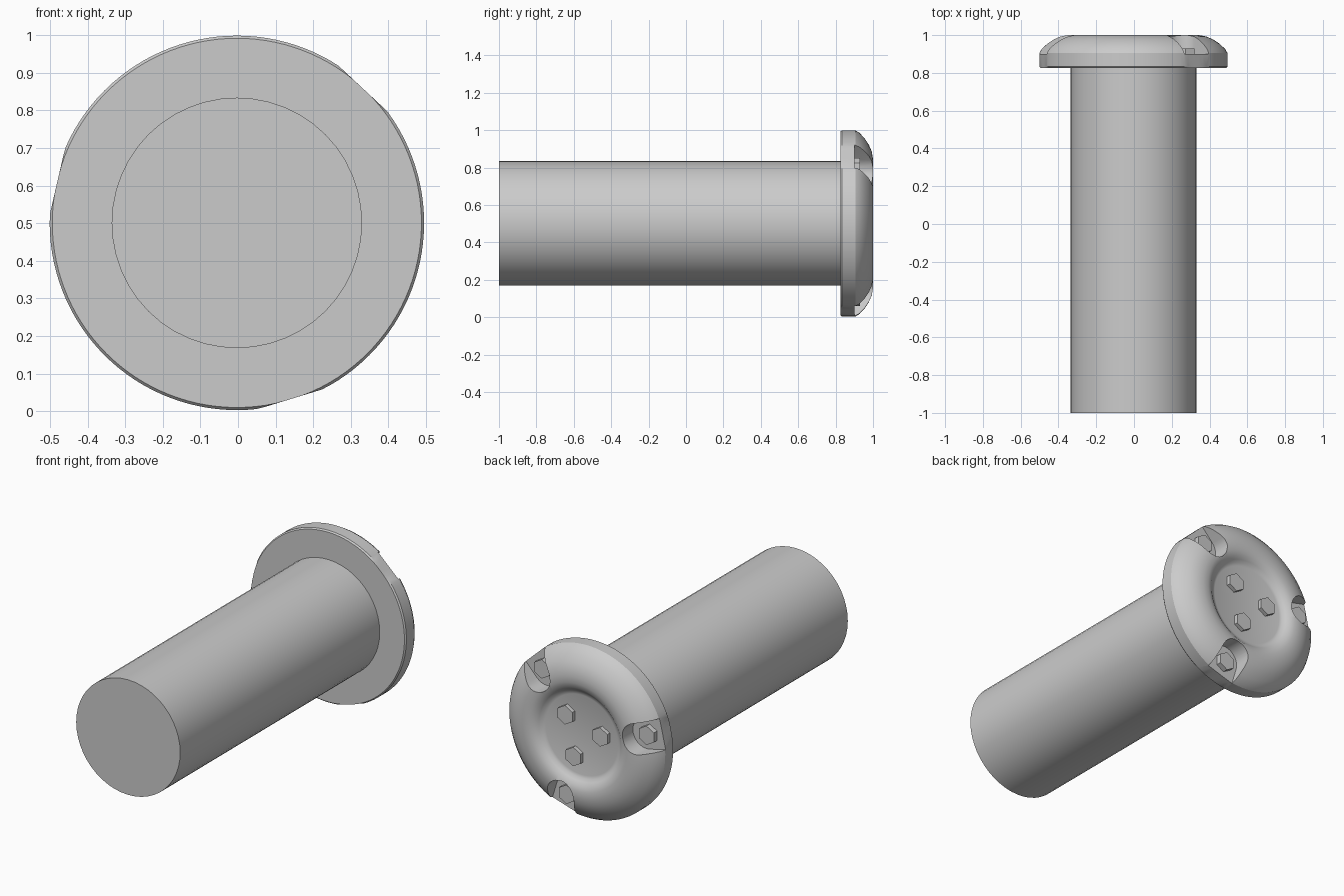
import bpy, bmesh, math
from mathutils import Vector

if "Cube" in bpy.data.objects:
    bpy.data.objects.remove(bpy.data.objects["Cube"])

CX, CZ = -0.003, 0.501
NOTCHES = [math.radians(a) for a in (47, 167, 287)]

steel = bpy.data.materials.new("grey_steel")
steel.diffuse_color = (0.6, 0.6, 0.6, 1)
steel.use_nodes = True
steel.node_tree.nodes["Principled BSDF"].inputs["Base Color"].default_value = steel.diffuse_color


def finish(name, bm, angle=30):
    bmesh.ops.recalc_face_normals(bm, faces=bm.faces)
    me = bpy.data.meshes.new(name)
    bm.to_mesh(me)
    bm.free()
    me.materials.append(steel)
    ob = bpy.data.objects.new(name, me)
    bpy.context.collection.objects.link(ob)
    smooth(ob, angle)
    return ob


def smooth(ob, angle):
    bpy.ops.object.select_all(action='DESELECT')
    ob.select_set(True)
    bpy.context.view_layer.objects.active = ob
    bpy.ops.object.shade_smooth_by_angle(angle=math.radians(angle))


def lathe(profile, n):
    """Turn (radius, y) points around the long axis, with capped ends."""
    bm = bmesh.new()
    rings = [[bm.verts.new((CX + r * math.cos(math.tau * i / n), y,
                            CZ + r * math.sin(math.tau * i / n)))
              for i in range(n)] for r, y in profile]
    for a, b in zip(rings, rings[1:]):
        for i in range(n):
            j = (i + 1) % n
            bm.faces.new((a[i], a[j], b[j], b[i]))
    bm.faces.new(rings[0])
    bm.faces.new(rings[-1])
    return bm


def prism(name, outline, y0, y1):
    """Extrude an (x, z) outline along y."""
    bm = bmesh.new()
    a = [bm.verts.new((x, y0, z)) for x, z in outline]
    b = [bm.verts.new((x, y1, z)) for x, z in outline]
    bm.faces.new(a)
    bm.faces.new(b)
    for i in range(len(a)):
        j = (i + 1) % len(a)
        bm.faces.new((a[i], a[j], b[j], b[i]))
    return finish(name, bm)


def hex_bolt(name, angle, dist, y0, y1, r=0.055):
    x, z = CX + dist * math.cos(angle), CZ + dist * math.sin(angle)
    turn = math.pi / 2
    return prism(name, [(x + r * math.cos(turn + k * math.pi / 3),
                         z + r * math.sin(turn + k * math.pi / 3))
                        for k in range(6)], y0, y1)


# Shaft
finish("shaft", lathe([(0.333, -1.0), (0.333, 0.84)], 48))

# Domed head with a shallow dished centre
bm = lathe([(0.491, 0.825), (0.498, 0.833), (0.498, 0.905), (0.485, 0.927),
            (0.455, 0.955), (0.42, 0.978), (0.385, 0.993), (0.345, 1.0),
            (0.31, 0.999), (0.28, 0.99), (0.262, 0.975), (0.247, 0.962),
            (0.23, 0.957)], 120)
# Flats on the rim below each notch
for a in NOTCHES:
    n = Vector((math.cos(a), 0, math.sin(a)))
    for v in bm.verts:
        over = (v.co - Vector((CX, 0, CZ))).dot(n) - 0.49
        if over > 0:
            v.co -= n * over
head = finish("head", bm)

# Three round-ended notches cut in from the rim
for a in NOTCHES:
    u = Vector((math.cos(a), math.sin(a)))
    w = Vector((-u.y, u.x))
    c = Vector((CX, CZ))
    pts = [c + u * 0.7 - w * 0.088, c + u * 0.7 + w * 0.088]
    for k in range(17):
        t = math.pi * k / 16
        pts.append(c + u * (0.385 - 0.088 * math.sin(t)) + w * 0.088 * math.cos(t))
    cutter = prism("notch_cutter", pts, 0.9, 1.2)
    cutter.hide_render = True
    mod = head.modifiers.new("notch", 'BOOLEAN')
    mod.operation = 'DIFFERENCE'
    mod.solver = 'EXACT'
    mod.object = cutter
    bpy.context.view_layer.objects.active = head
    bpy.ops.object.modifier_apply(modifier=mod.name)
    bpy.data.objects.remove(cutter, do_unlink=True)
smooth(head, 30)

# Hex bolts in the dish and in the notches
for i, a in enumerate(NOTCHES):
    hex_bolt(f"centre_bolt_{i + 1}", a, 0.135, 0.95, 0.98)
    hex_bolt(f"notch_bolt_{i + 1}", a, 0.405, 0.89, 0.93)
